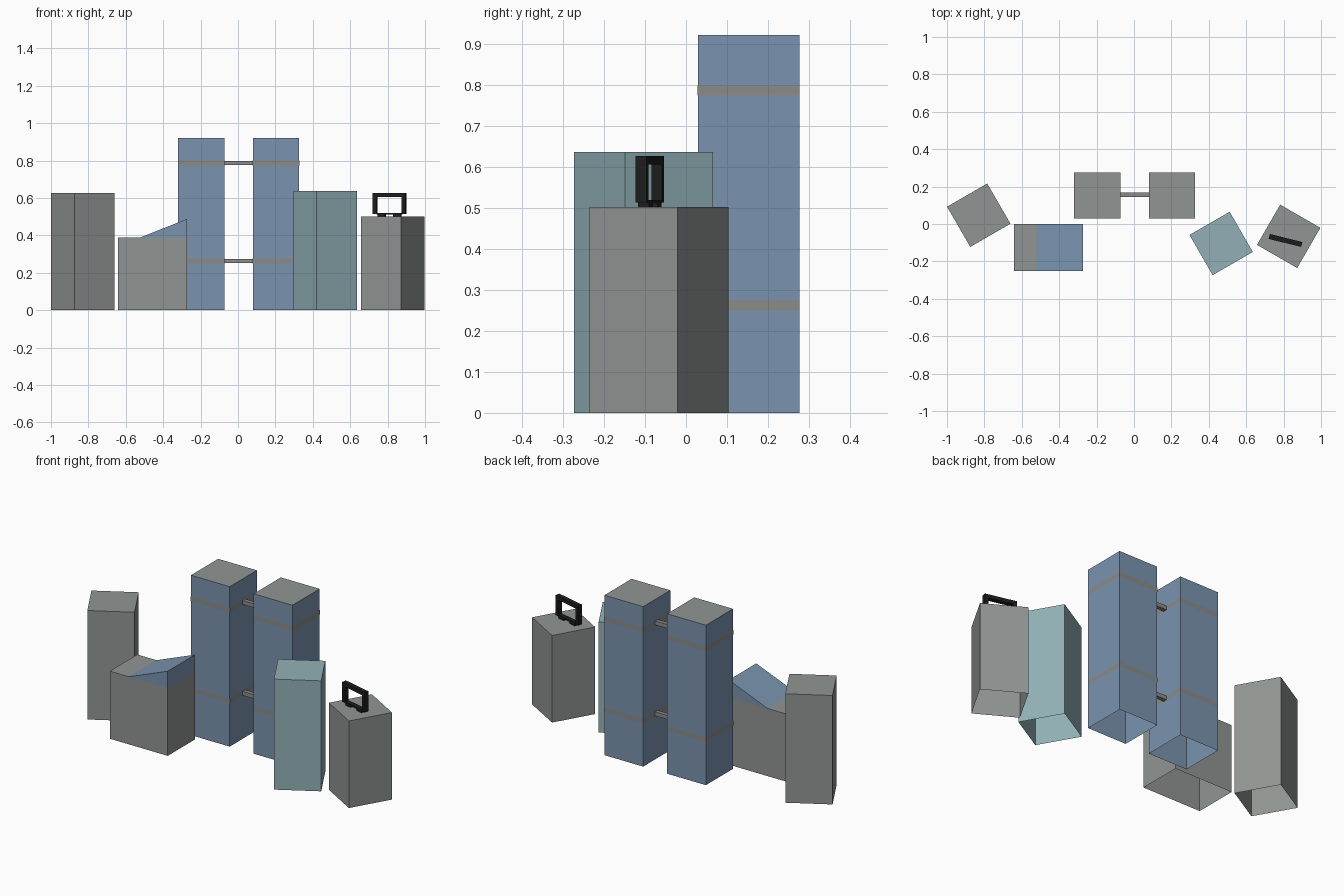
import bpy, bmesh, math
from mathutils import Matrix, Vector

if "Cube" in bpy.data.objects:
    bpy.data.objects.remove(bpy.data.objects["Cube"])


def material(name, rgb):
    m = bpy.data.materials.new(name)
    m.diffuse_color = (*rgb, 1)
    m.use_nodes = True
    m.node_tree.nodes["Principled BSDF"].inputs["Base Color"].default_value = m.diffuse_color
    return m


GRAY = material("stone gray", (0.28, 0.30, 0.29))
BLUE = material("slate blue", (0.195, 0.296, 0.43))
TEAL = material("pale teal", (0.29, 0.435, 0.47))
BAND = material("band gray", (0.26, 0.26, 0.25))
BLACK = material("black", (0.012, 0.012, 0.012))


def finish(name, bm, mats):
    mesh = bpy.data.meshes.new(name)
    bm.to_mesh(mesh)
    bm.free()
    for m in mats:
        mesh.materials.append(m)
    ob = bpy.data.objects.new(name, mesh)
    bpy.context.collection.objects.link(ob)
    return ob


def box(name, centre, size, mats, angle=0, open_bottom=False, open_top=False):
    """Box; a second material colours the top, and ends may be left open."""
    bm = bmesh.new()
    bmesh.ops.create_cube(bm, size=1)
    bm.normal_update()
    for f in bm.faces:
        if f.normal.z > 0.9:
            f.material_index = len(mats) - 1
    drop = [f for f in bm.faces if (open_bottom and f.normal.z < -0.9)
            or (open_top and f.normal.z > 0.9)]
    bmesh.ops.delete(bm, geom=drop, context='FACES_ONLY')
    bm.transform(Matrix.Translation(centre)
                 @ Matrix.Rotation(math.radians(angle), 4, 'Z')
                 @ Matrix.Diagonal((*size, 1)))
    return finish(name, bm, mats)


def cabinet(name, x, y, sx, sy, height, mats, angle=0):
    return box(name, (x, y, height / 2), (sx, sy, height), mats, angle, open_bottom=True)


# Standing blocks, hollow underneath
S = 0.248
cabinet("left_block", -0.83, 0.047, S, S, 0.628, [GRAY], 30)
cabinet("teal_block", 0.466, -0.104, S, S, 0.637, [TEAL], 30)
cabinet("right_block", 0.827, -0.066, S, S, 0.502, [GRAY], -30)
cabinet("low_block", -0.4575, -0.125, 0.369, 0.25, 0.39, [GRAY])

# Sloped wedge on the low block
bm = bmesh.new()
profile = [(-0.52, 0.39), (-0.273, 0.39), (-0.273, 0.488)]
face = bm.faces.new([bm.verts.new((x, -0.25, z)) for x, z in profile])
side = bmesh.ops.extrude_face_region(bm, geom=[face])
bmesh.ops.translate(bm, vec=(0, 0.25, 0),
                    verts=[v for v in side["geom"] if isinstance(v, bmesh.types.BMVert)])
bmesh.ops.recalc_face_normals(bm, faces=bm.faces)
finish("wedge", bm, [BLUE])

# Twin towers with thin painted bands, joined by two rods
for label, x in (("left", -0.197), ("right", 0.203)):
    cabinet(label + "_tower", x, 0.153, 0.247, 0.247, 0.922, [BLUE, GRAY])
    for level, z in (("lower", 0.263), ("upper", 0.787)):
        ring = box(f"{label}_{level}_band", (x, 0.153, z), (0.249, 0.249, 0.025),
                   [BAND], open_bottom=True, open_top=True)
for level, z in (("lower", 0.263), ("upper", 0.787)):
    box(level + "_rod", (0.003, 0.157, z), (0.155, 0.023, 0.023), [BAND])

# Upright carrying handle on the right block
ANGLE = -14
TURN = Matrix.Rotation(math.radians(ANGLE), 3, 'Z')


def handle_part(name, u, z0, z1, length, depth):
    p = Vector((0.81, -0.088, 0)) + TURN @ Vector((u, 0, 0))
    box(name, (p.x, p.y, (z0 + z1) / 2), (length, depth, z1 - z0), [BLACK], ANGLE)


handle_part("handle_grip", 0, 0.606, 0.627, 0.179, 0.027)
handle_part("handle_base", 0, 0.512, 0.52, 0.135, 0.027)
for label, s in (("left", -1), ("right", 1)):
    handle_part(label + "_handle_post", s * 0.079, 0.514, 0.606, 0.021, 0.027)
    handle_part(label + "_handle_foot", s * 0.044, 0.501, 0.513, 0.04, 0.027)
